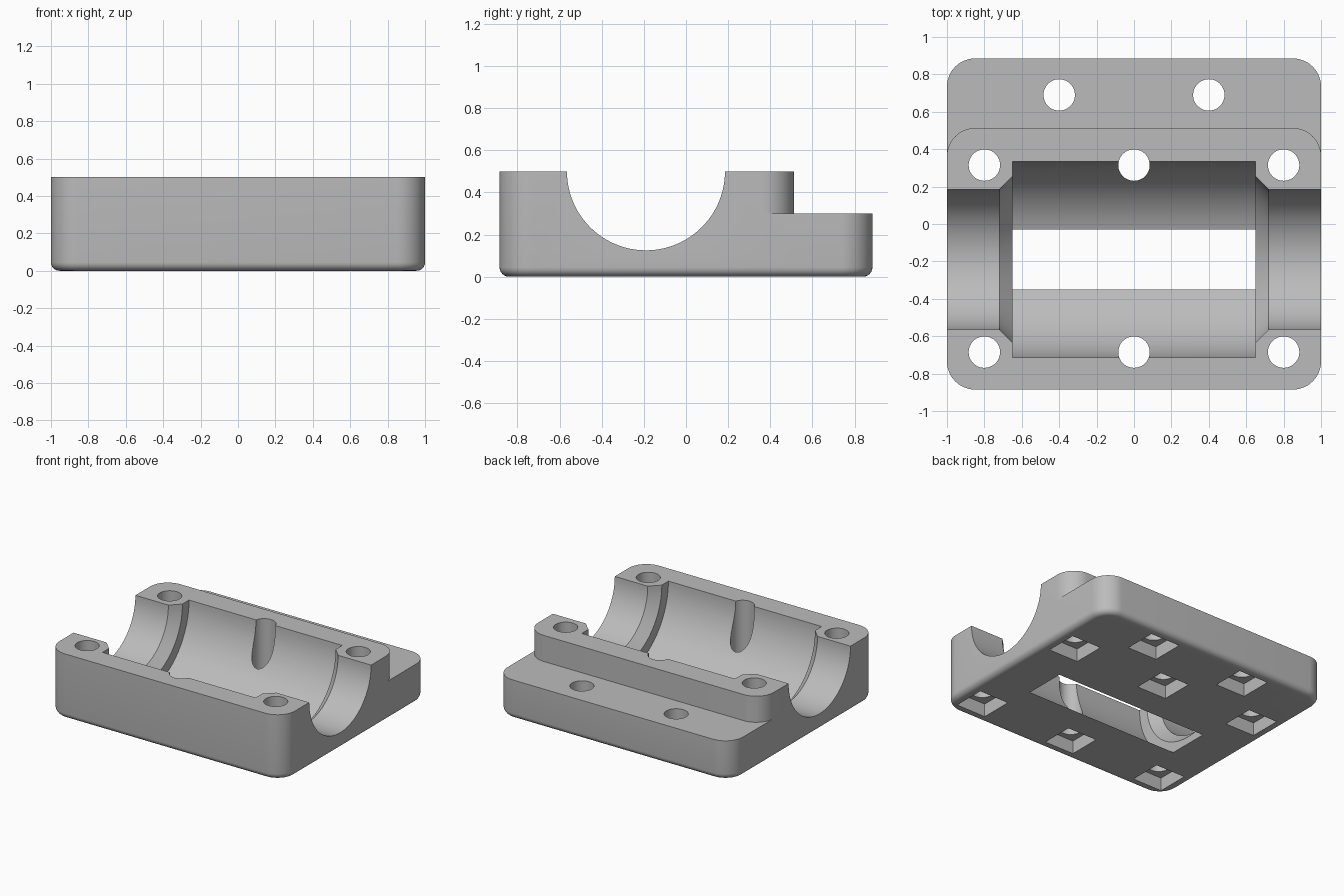
import bpy, bmesh
from math import radians, sin, cos, pi
from mathutils import Matrix, Vector

if "Cube" in bpy.data.objects:
    bpy.data.objects.remove(bpy.data.objects["Cube"])

WIDTH, DEPTH, HEIGHT = 2.0, 1.77, 0.5
CORNER, FOOT = 0.15, 0.045
BORE_Y, STEP_Y, STEP_Z = -0.19, 0.513, 0.3
HOLE_R, POCKET, POCKET_DEPTH = 0.084, 0.25, 0.1

grey = bpy.data.materials.new("plain grey")
colour = (0.5, 0.5, 0.5, 1)
grey.diffuse_color = colour
grey.use_nodes = True
shader = grey.node_tree.nodes["Principled BSDF"]
shader.inputs["Base Color"].default_value = colour
shader.inputs["Roughness"].default_value = 0.6


def finish(bm, name):
    bmesh.ops.recalc_face_normals(bm, faces=bm.faces)
    mesh = bpy.data.meshes.new(name)
    bm.to_mesh(mesh)
    bm.free()
    obj = bpy.data.objects.new(name, mesh)
    bpy.context.collection.objects.link(obj)
    mesh.materials.append(grey)
    return obj


def box(name, size, centre):
    bm = bmesh.new()
    bmesh.ops.create_cube(bm, size=1, matrix=Matrix.Translation(centre) @ Matrix.Diagonal((*size, 1)))
    return finish(bm, name)


def cylinder(name, radius, height, centre):
    bm = bmesh.new()
    bmesh.ops.create_cone(bm, cap_ends=True, segments=48, radius1=radius, radius2=radius,
                          depth=height, matrix=Matrix.Translation(centre))
    return finish(bm, name)


def cut(target, cutter):
    cutter.hide_render = True
    mod = target.modifiers.new("cut", "BOOLEAN")
    mod.operation, mod.solver, mod.object = "DIFFERENCE", "EXACT", cutter
    bpy.context.view_layer.objects.active = target
    bpy.ops.object.modifier_apply(modifier=mod.name)
    bpy.data.objects.remove(cutter)


# Body block: rounded upright corners, then a small round along the bottom edge
bm = bmesh.new()
bmesh.ops.create_cube(bm, size=1, matrix=Matrix.Translation((0, 0, HEIGHT / 2))
                      @ Matrix.Diagonal((WIDTH, DEPTH, HEIGHT, 1)))
upright = [e for e in bm.edges if abs(e.verts[0].co.z - e.verts[1].co.z) > 0.1]
bmesh.ops.bevel(bm, geom=upright, offset=CORNER, segments=12, profile=0.5, affect="EDGES")
bottom = [e for e in bm.edges if all(v.co.z < 0.001 for v in e.verts)]
bmesh.ops.bevel(bm, geom=bottom, offset=FOOT, segments=6, profile=0.5, affect="EDGES")
body = finish(bm, "bearing_block")

# Rear step, leaving rounded corners on the upper block
arc_y = STEP_Y - CORNER
arc = [(1 - CORNER + CORNER * cos(i * pi / 24), arc_y + CORNER * sin(i * pi / 24)) for i in range(13)]
outline = [(1.2, 1.2), (1.2, arc_y)] + arc
outline += [(-x, y) for x, y in reversed(outline)]
bm = bmesh.new()
face = bm.faces.new([bm.verts.new((x, y, STEP_Z)) for x, y in outline])
top = bmesh.ops.extrude_face_region(bm, geom=[face])["geom"]
bmesh.ops.translate(bm, vec=(0, 0, 0.5), verts=[v for v in top if isinstance(v, bmesh.types.BMVert)])
cut(body, finish(bm, "step_cutter"))

# Lengthwise bore: narrow ends, short cones and a wide middle
half = [(1.2, 0), (1.2, 0.375), (0.72, 0.375), (0.65, 0.445), (0.65, 0.525)]
profile = half + [(-x, r) for x, r in reversed(half)]
bm = bmesh.new()
verts = [bm.verts.new((x, r, 0)) for x, r in profile]
edges = [bm.edges.new(pair) for pair in zip(verts, verts[1:])]
bmesh.ops.spin(bm, geom=verts + edges, cent=(0, 0, 0), axis=(1, 0, 0), angle=2 * pi, steps=96)
bmesh.ops.remove_doubles(bm, verts=bm.verts, dist=0.0001)
bmesh.ops.translate(bm, vec=Vector((0, BORE_Y, HEIGHT)), verts=bm.verts)
cut(body, finish(bm, "bore_cutter"))

# Bolt holes with square nut pockets underneath
bolts = [(x, y) for x in (-0.8, 0, 0.8) for y in (-0.685, 0.315)] + [(-0.4, 0.69), (0.4, 0.69)]
for x, y in bolts:
    cut(body, cylinder("hole_cutter", HOLE_R, 2, (x, y, 0.3)))
    cut(body, box("pocket_cutter", (POCKET, POCKET, POCKET_DEPTH * 2), (x, y, 0)))

# Smooth rounds, sharp machined edges
bpy.ops.object.select_all(action="DESELECT")
body.select_set(True)
bpy.context.view_layer.objects.active = body
bpy.ops.object.shade_smooth_by_angle(angle=radians(28))
